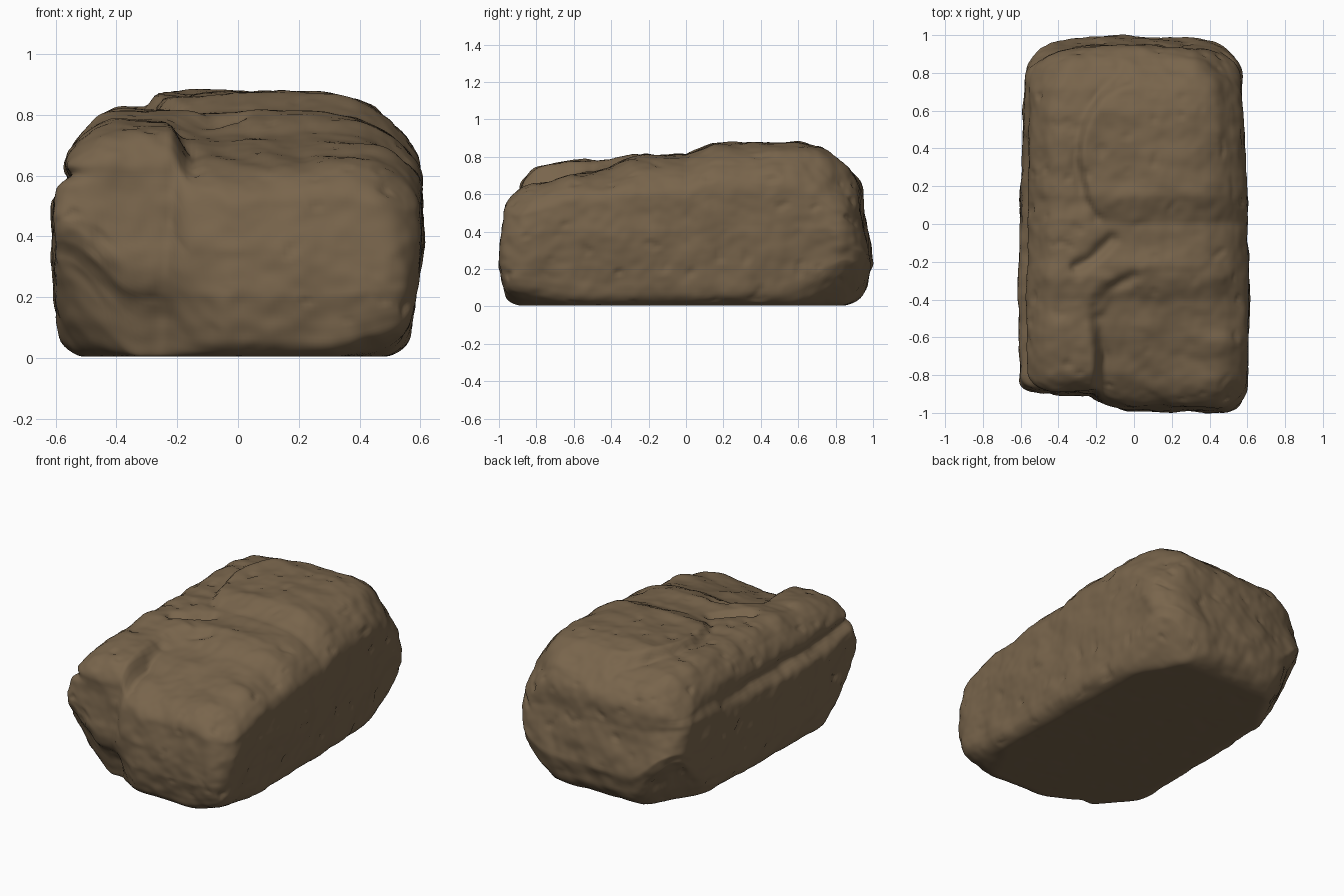
import bpy, bmesh, math
from mathutils import Vector, noise

if "Cube" in bpy.data.objects:
    bpy.data.objects.remove(bpy.data.objects["Cube"])

HX, HY, HZ = 0.595, 0.972, 0.44


def interp(t, pts):
    if t <= pts[0][0]:
        return pts[0][1]
    for (a, b), (c, d) in zip(pts, pts[1:]):
        if t <= c:
            return b + (d - b) * (t - a) / (c - a)
    return pts[-1][1]


def step(a, b, t):
    t = max(0.0, min(1.0, (t - a) / (b - a)))
    return t * t * (3 - 2 * t)


def seg_dist(x, y, path):
    best = 9.0
    for (ax, ay), (bx, by) in zip(path, path[1:]):
        dx, dy = bx - ax, by - ay
        t = max(0, min(1, ((x - ax) * dx + (y - ay) * dy) / (dx * dx + dy * dy)))
        best = min(best, math.hypot(x - ax - t * dx, y - ay - t * dy))
    return best


def groove(d, width):
    return math.exp(-(d / width) ** 2)


# profiles: crest height along y, step line across the top, outward pushes by height
CREST = [(-1, .71), (-.85, .735), (-.6, .775), (-.4, .78), (-.28, .808), (0, .81),
         (.15, .868), (.6, .878), (.72, .855), (.82, .80), (1, .75)]
LEDGE = [(-1, -.18), (-.8, -.18), (-.5, -.2), (-.3, -.1), (-.2, -.22), (0, -.2), (.15, -.27),
         (.4, -.32), (.55, -.28), (.7, -.18), (.8, -.05)]
SLAB = [(-1, .11), (-.85, .1), (-.6, .08), (-.4, .045), (-.22, .005)]
RIGHT = [(0, -.05), (.1, -.025), (.25, -.005), (.4, .01), (.66, .005), (.9, 0)]
LEFT = [(0, -.02), (.1, 0), (.2, .01), (.45, .015), (.54, .01), (.6, -.01), (.9, -.01)]
FRONT = [(0, -.03), (.1, .0), (.2, .02), (.35, .015), (.6, -.025), (.8, -.02)]
BACK = [(0, -.07), (.1, -.01), (.22, .02), (.35, 0), (.5, -.03), (.7, -.03), (.85, 0)]
CREASES = [([(-.03, .77), (-.2, .68), (-.3, .5), (-.32, .35), (-.28, .18), (-.2, .03)], .022, .02),
           ([(-.12, -.08), (-.2, -.16), (-.31, -.23)], .03, .035),
           ([(0, -.28), (-.14, -.34), (-.21, -.45), (-.2, -.6), (-.16, -.7), (-.18, -1)], .03, .025)]
# corner (right?, back?) -> lift of the underside, drop of the top
CORNERS = {(0, 0): (.28, .03), (0, 1): (.31, .11), (1, 1): (.21, .16), (1, 0): (.07, .06)}


def top_height(x, y):
    h = interp(y, CREST)
    # rear slab stands above the left shoulder, front slab dips below the left lobe
    side = step(-.04, .04, x - interp(y, LEDGE))
    h -= .055 * (1 - side) * step(0, .15, y) * step(.95, .7, y)
    h -= interp(y, SLAB) * side * (1 - .5 * step(.2, .5, x))
    h -= .06 * step(.25, .6, x) + .02 * step(.4, .6, -x)
    for path, w, depth in CREASES:
        h -= depth * groove(seg_dist(x, y, path), w)
    return h + .01 * noise.noise(Vector((x * 2, y * 5, 3.1)))


def shape(q):
    # rounded block, softer toward the top and the back
    t = (q.z + 1) / 2
    r = (.11 + .11 * t) * (1 - .25 * step(.1, .8, -q.y))
    p = Vector((q.x * HX, q.y * HY, q.z * HZ))
    inner = Vector((max(-HX + r, min(HX - r, p.x)), max(-HY + r, min(HY - r, p.y)),
                    max(-HZ + .08, min(HZ - r, p.z))))
    d = p - inner
    if d.z < 0:
        d.z *= r / .08
    if d.length > 1e-6:
        d.normalize()
        p = inner + Vector((d.x * r, d.y * r, d.z * (.08 if d.z < 0 else r)))
    x, y = p.x, p.y
    f = (p.z + HZ) / (2 * HZ)
    z = f * top_height(x, y)
    cx, cy = min(1, abs(x) / HX), min(1, abs(y) / HY)
    wx, wy = cx ** 4, cy ** 6
    # uneven walls
    x += (interp(z, RIGHT) if x > 0 else -interp(z, LEFT)) * wx
    x *= 1 - .055 * step(-.3, .9, y)
    if y > 0:
        y += (interp(z, BACK) - .03 * cx ** 2 - .05 * cx ** 4 + .005) * wy
    else:
        left = step(.02, .32, -p.x)
        push = interp(z, FRONT) - .075 * left + .01 * p.x / HX
        push -= .06 * left * (1 - step(.1, .3, z))
        push -= .018 * groove(p.x + .2 + .1 * (.6 - z), .035)
        push += .03 * groove(p.x + .4, .16) * groove(z - .64, .1)
        y += -push * wy
    # long split along the left wall under the set-back crust
    if p.x < 0:
        along = 1 - step(.0, .6, p.y)
        x += .045 * groove(z - .56, .035) * wx * along
        x += .02 * step(.54, .6, z) * wx * along
    # worn corners, above and below
    lift, drop = CORNERS[(int(p.x > 0), int(p.y > 0))]
    c = step(.5, 1, cx * cy)
    z += lift * c * (1 - f) - drop * c * f
    return Vector((x, y, z))


# block surface grid
bm = bmesh.new()
N = (70, 110, 50)
cache = {}


def vert(i):
    if i not in cache:
        cache[i] = bm.verts.new([2 * i[k] / N[k] - 1 for k in range(3)])
    return cache[i]


for ax in range(3):
    b, c = (ax + 1) % 3, (ax + 2) % 3
    for end in (0, N[ax]):
        for i in range(N[b]):
            for j in range(N[c]):
                quad = []
                for di, dj in ((0, 0), (1, 0), (1, 1), (0, 1)):
                    idx = [0, 0, 0]
                    idx[ax], idx[b], idx[c] = end, i + di, j + dj
                    quad.append(vert(tuple(idx)))
                bm.faces.new(quad if end else quad[::-1])
for v in bm.verts:
    v.co = shape(v.co.copy())
bm.normal_update()

# lumps, grain and small pits
moves = []
for v in bm.verts:
    c = v.co
    a = .012 * noise.noise(c * 4) + .009 * noise.noise(c * 9 + Vector((5, 2, 1)))
    a += .004 * noise.noise(c * 20)
    a -= .008 * step(.42, .65, noise.noise(c * 14 + Vector((9, 4, 7))))
    moves.append(v.normal * a * step(-.02, .06, c.z))
for v, m in zip(bm.verts, moves):
    v.co += m
    v.co.z = max(0.0, v.co.z) + .004

me = bpy.data.meshes.new("stone_block")
bm.to_mesh(me)
bm.free()
rock = bpy.data.objects.new("stone_block", me)
bpy.context.collection.objects.link(rock)
mat = bpy.data.materials.new("earth brown")
mat.diffuse_color = (0.19, 0.13, 0.072, 1)
mat.use_nodes = True
mat.node_tree.nodes["Principled BSDF"].inputs["Base Color"].default_value = mat.diffuse_color
me.materials.append(mat)
me.polygons.foreach_set("use_smooth", [True] * len(me.polygons))
